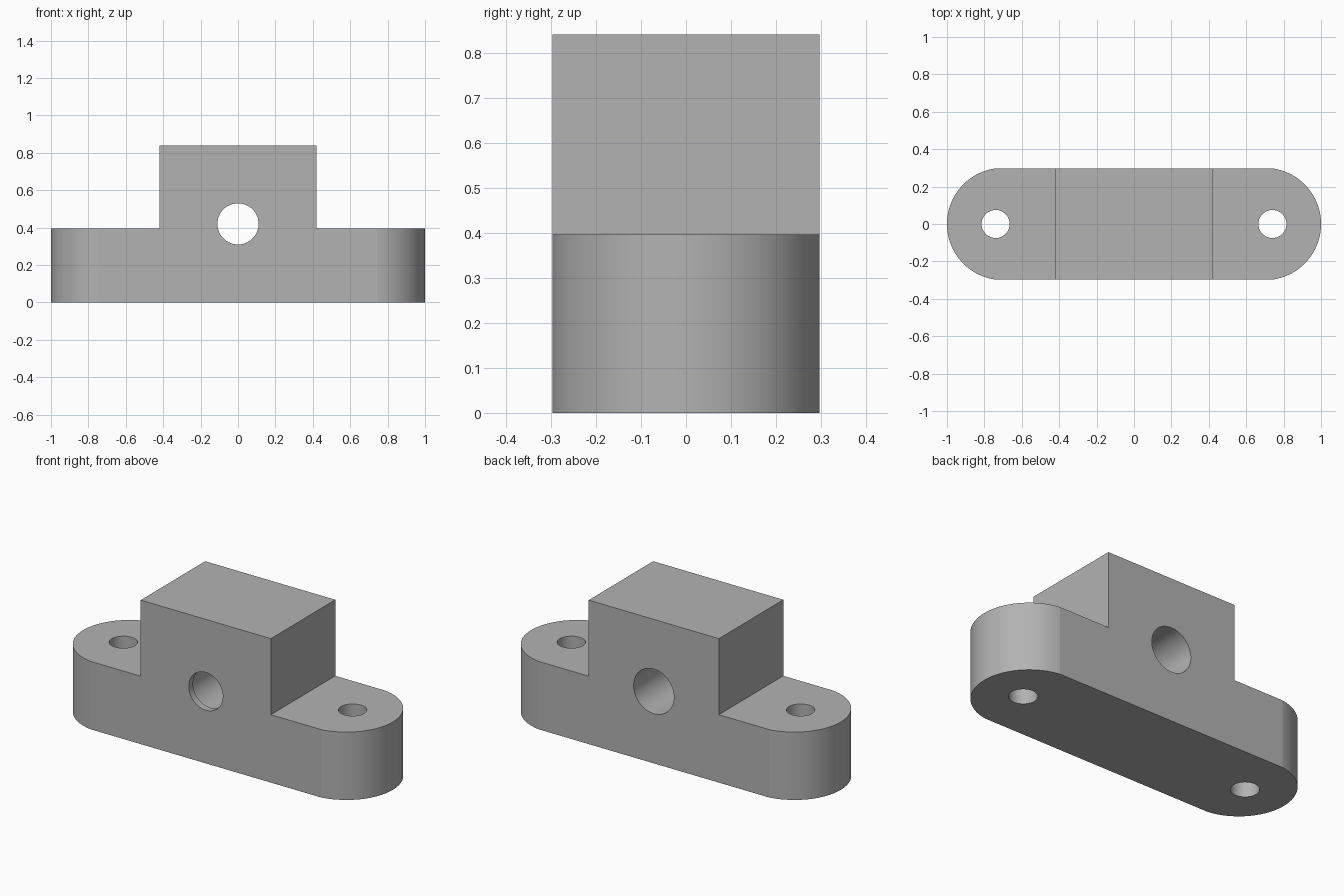
import bpy
import bmesh
from math import asin, cos, pi, radians, sin
from mathutils import Matrix, Vector

cube = bpy.data.objects.get("Cube")
if cube:
    bpy.data.objects.remove(cube, do_unlink=True)

HALF_DEPTH = 0.297
BASE_TOP, HUB_TOP, HUB_HALF = 0.396, 0.84, 0.42
END_RADIUS, END_X = 0.30, 0.70
BOLT_X, BORE_Z = 0.74, 0.42

grey = bpy.data.materials.new("plain grey")
grey.use_nodes = True
grey.diffuse_color = (0.45, 0.45, 0.45, 1)
grey.node_tree.nodes["Principled BSDF"].inputs["Base Color"].default_value = grey.diffuse_color


def add_object(name, bm):
    mesh = bpy.data.meshes.new(name)
    bmesh.ops.recalc_face_normals(bm, faces=bm.faces)
    bm.to_mesh(mesh)
    bm.free()
    mesh.materials.append(grey)
    obj = bpy.data.objects.new(name, mesh)
    bpy.context.collection.objects.link(obj)
    return obj


def prism(name, outline, direction):
    """Extrude a closed outline of 3D points along a vector."""
    bm = bmesh.new()
    face = bm.faces.new([bm.verts.new(p) for p in outline])
    moved = bmesh.ops.extrude_face_region(bm, geom=[face])["geom"]
    verts = [v for v in moved if isinstance(v, bmesh.types.BMVert)]
    bmesh.ops.translate(bm, verts=verts, vec=Vector(direction))
    return add_object(name, bm)


def rod(name, radius, centre, length, axis):
    turn = Matrix.Rotation(pi / 2, 4, "X") if axis == "Y" else Matrix()
    bm = bmesh.new()
    bmesh.ops.create_cone(bm, cap_ends=True, segments=96, radius1=radius, radius2=radius,
                          depth=length, matrix=Matrix.Translation(centre) @ turn)
    return add_object(name, bm)


def combine(target, tool, operation):
    tool.hide_render = True
    mod = target.modifiers.new(operation.title(), "BOOLEAN")
    mod.operation, mod.object, mod.solver = operation, tool, "EXACT"
    bpy.context.view_layer.objects.active = target
    bpy.ops.object.modifier_apply(modifier=mod.name)
    bpy.data.objects.remove(tool, do_unlink=True)


# Stepped front profile: low base with a raised central block
right = [(1.2, 0), (1.2, BASE_TOP), (HUB_HALF, BASE_TOP), (HUB_HALF, HUB_TOP)]
profile = right + [(-x, z) for x, z in reversed(right)]
body = prism("mounting_block", [(x, -0.5, z) for x, z in profile], (0, 1, 0))

# Plan outline with rounded ends
sweep = asin(HALF_DEPTH / END_RADIUS)
steps = 48
arc = [(END_X + END_RADIUS * cos(a), END_RADIUS * sin(a))
       for a in (-sweep + 2 * sweep * i / steps for i in range(steps + 1))]
plan = arc + [(-x, -y) for x, y in arc]
combine(body, prism("plan_cutter", [(x, y, -0.2) for x, y in plan], (0, 0, 1.4)), "INTERSECT")

# Bolt holes through both ends
for side in (-1, 1):
    combine(body, rod("bolt_cutter", 0.075, (side * BOLT_X, 0, 0.2), 1, "Z"), "DIFFERENCE")

# Central bore, wider behind a thin front lip
combine(body, rod("bore_cutter", 0.11, (0, 0, BORE_Z), 1, "Y"), "DIFFERENCE")
lip_y = -HALF_DEPTH + 0.04
combine(body, rod("wide_bore_cutter", 0.13, (0, lip_y + 0.5, BORE_Z), 1, "Y"), "DIFFERENCE")

# Smooth curved walls, crisp edges
bpy.ops.object.select_all(action="DESELECT")
body.select_set(True)
bpy.context.view_layer.objects.active = body
bpy.ops.object.shade_smooth_by_angle(angle=radians(5))
